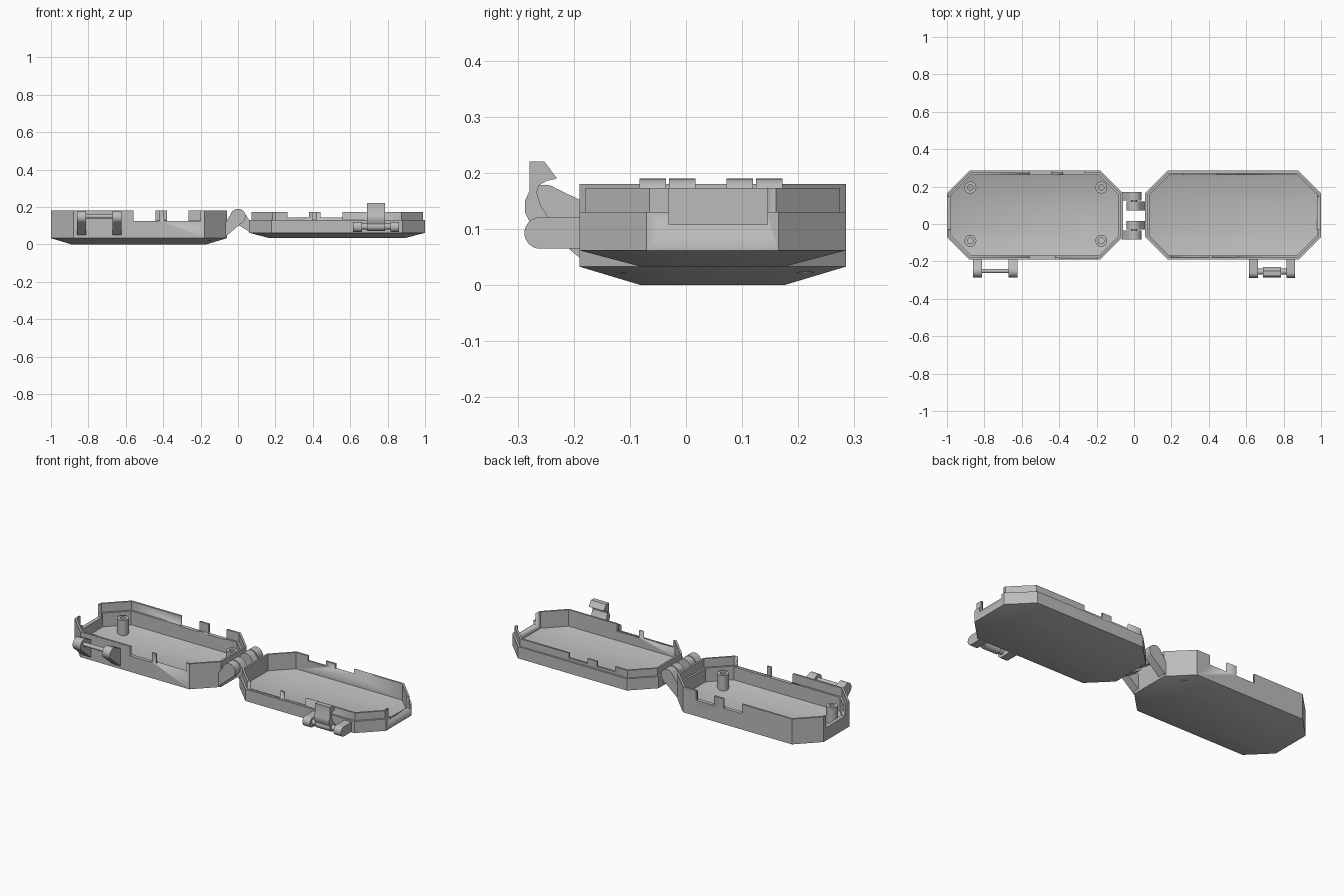
import bpy, bmesh, math
from mathutils import Vector

if "Cube" in bpy.data.objects:
    bpy.data.objects.remove(bpy.data.objects["Cube"], do_unlink=True)

grey = bpy.data.materials.new("plain_grey")
grey.use_nodes = True
COL = (0.5, 0.5, 0.5, 1)
grey.diffuse_color = COL
grey.node_tree.nodes["Principled BSDF"].inputs["Base Color"].default_value = COL


def make(name, bm, smooth=True):
    bmesh.ops.recalc_face_normals(bm, faces=bm.faces)
    mesh = bpy.data.meshes.new(name)
    bm.to_mesh(mesh)
    bm.free()
    ob = bpy.data.objects.new(name, mesh)
    bpy.context.collection.objects.link(ob)
    mesh.materials.append(grey)
    if smooth:
        bpy.ops.object.select_all(action='DESELECT')
        ob.select_set(True)
        bpy.context.view_layer.objects.active = ob
        bpy.ops.object.shade_smooth_by_angle(angle=math.radians(30))
    return ob


def loft(name, rings, closed=False):
    """Skin a stack of equal-length rings, capping both ends unless closed."""
    bm = bmesh.new()
    loops = [[bm.verts.new(p) for p in r] for r in rings]
    pairs = list(zip(loops, loops[1:]))
    if closed:
        pairs.append((loops[-1], loops[0]))
    else:
        bm.faces.new(loops[0])
        bm.faces.new(loops[-1])
    n = len(loops[0])
    for a, b in pairs:
        for i in range(n):
            j = (i + 1) % n
            bm.faces.new((a[i], a[j], b[j], b[i]))
    return make(name, bm)


def extrude(name, pts, lo, hi, axis):
    """Extrude a side profile along x (points are y, z) or y (points are x, z)."""
    if axis == 'x':
        return loft(name, [[(d, a, b) for a, b in pts] for d in (lo, hi)])
    return loft(name, [[(a, d, b) for a, b in pts] for d in (lo, hi)])


def circle(cx, cz, r, n=24, start=0, end=360):
    full = end - start == 360
    steps = n if full else n + 1
    angs = [math.radians(start + (end - start) * i / n) for i in range(steps)]
    return [(cx + r * math.cos(a), cz + r * math.sin(a)) for a in angs]


def octagon(side, inset, z):
    """Case outline with clipped corners, for the half on the given side of x."""
    hx, hy, cy = 0.47 - inset, 0.2375 - inset, 0.0475
    c = 0.12 - inset * 0.586
    q = [(hx, hy - c), (hx - c, hy)]
    pts = q + [(-x, y) for x, y in q[::-1]]
    pts += [(-x, -y) for x, y in pts]
    return [(side * 0.53 + x, cy + y, z) for x, y in pts]


def cut(ob, x0, x1, y0, y1, z0):
    """Cut a box-shaped notch down from above to height z0."""
    c = extrude("notch_cutter", [(x0, z0), (x1, z0), (x1, 0.4), (x0, 0.4)], y0, y1, 'y')
    c.hide_render = True
    c.hide_set(True)
    c.display_type = 'WIRE'
    m = ob.modifiers.new("notch", 'BOOLEAN')
    m.operation, m.solver, m.object = 'DIFFERENCE', 'EXACT', c
    bpy.context.view_layer.objects.active = ob
    bpy.ops.object.modifier_apply(modifier=m.name)
    bpy.data.objects.remove(c, do_unlink=True)


# Base half with a recess around the inside of the rim
base = loft("base_shell", [octagon(-1, i, z) for i, z in (
    (0.11, 0), (0, 0.033), (0, 0.18), (0.011, 0.18), (0.011, 0.13),
    (0.022, 0.13), (0.022, 0.05), (0.115, 0.02))])

# Lid half with a thinner raised lip that fits the recess
lid = loft("lid_shell", [octagon(1, i, z) for i, z in (
    (0.11, 0.033), (0, 0.062), (0, 0.13), (0.011, 0.13), (0.011, 0.173),
    (0.022, 0.173), (0.022, 0.078), (0.115, 0.052))])

# Notches through the long walls and the outer end walls
for ob, s, back_z, front_z in ((base, -1, 0.125, 0.125), (lid, 1, 0.145, 0.131)):
    for a, b in ((0.265, 0.38), (0.44, 0.56)):
        cut(ob, min(s * a, s * b), max(s * a, s * b), 0.2, 0.35, back_z)
    for a, b in ((0.2, 0.395), (0.42, 0.56)):
        cut(ob, min(s * a, s * b), max(s * a, s * b), -0.25, -0.1, front_z)
    cut(ob, min(s * 0.9, s * 1.1), max(s * 0.9, s * 1.1), -0.03, 0.145, 0.108)

# Hollow screw posts in the base
for x in (-0.875, -0.175):
    for y in (0.195, -0.09):
        rings = [[(px, py, z) for px, py in circle(x, y, r)]
                 for r, z in ((0.032, 0.022), (0.032, 0.115), (0.015, 0.115), (0.015, 0.022))]
        loft("screw_post", rings, closed=True)

# Interleaved hinge knuckles, each with an arm sloping to its half
for y in (0.125, -0.083):
    arm = circle(0, 0.15, 0.04, 16, -45, 135) + [(-0.068, 0.115), (-0.068, 0.04)]
    extrude("base_hinge_knuckle", arm, y, y + 0.047, 'y')
for y in (0.072, -0.03):
    arm = circle(0, 0.15, 0.04, 16, 45, 225) + [(0.066, 0.065), (0.066, 0.12)]
    extrude("lid_hinge_knuckle", arm, y, y + 0.047, 'y')
for y in (-0.083, 0.072):
    extrude("hinge_pin", circle(0, 0.15, 0.015), y, y + 0.1, 'y')

# Catch on the front of the base: two lugs and a cross bar
lug = circle(-0.252, 0.145, 0.034, 16, 55, 230) + [(-0.185, 0.045), (-0.185, 0.15)]
for x in (-0.862, -0.672):
    extrude("catch_lug", lug, x, x + 0.05, 'x')
extrude("catch_bar", circle(-0.252, 0.15, 0.011, 16), -0.83, -0.65, 'x')

# Pivot on the front of the lid: two lugs and a cross pin
lug = circle(-0.26, 0.093, 0.028, 16, 90, 270) + [(-0.18, 0.065), (-0.18, 0.121)]
for x in (0.615, 0.815):
    extrude("pivot_lug", lug, x, x + 0.047, 'x')
extrude("pivot_pin", circle(-0.255, 0.095, 0.016, 16), 0.64, 0.84, 'x')

# Swinging latch with a hooked tip
extrude("latch_barrel", circle(-0.255, 0.097, 0.025, 20), 0.69, 0.787, 'x')
hook = [(-0.279, 0.22), (-0.252, 0.22), (-0.23, 0.19), (-0.248, 0.186), (-0.262, 0.178),
        (-0.266, 0.165), (-0.258, 0.14), (-0.235, 0.105), (-0.272, 0.1), (-0.287, 0.13),
        (-0.287, 0.15), (-0.279, 0.168)]
extrude("latch_hook", hook, 0.69, 0.787, 'x')
